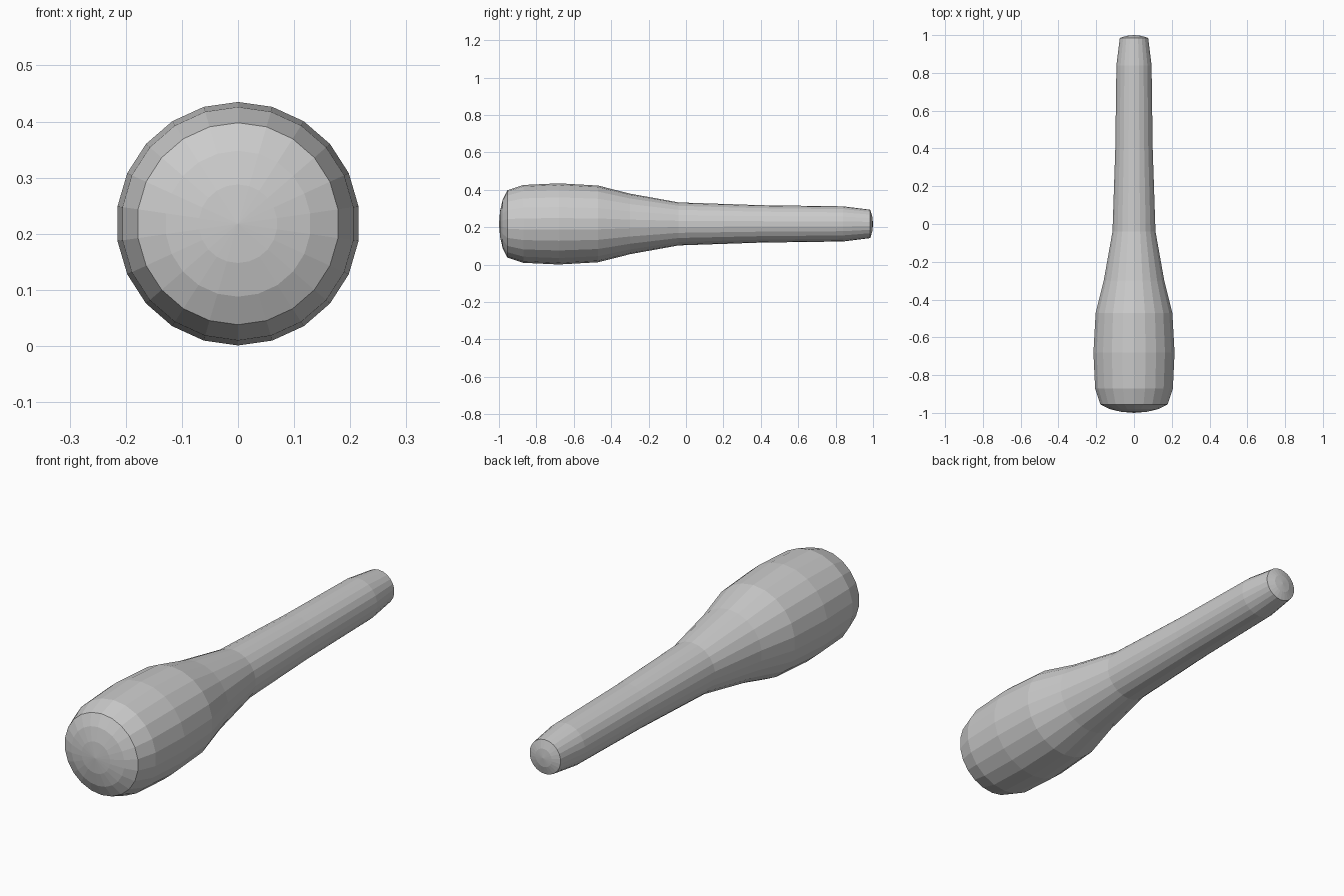
import bpy, bmesh, math

if "Cube" in bpy.data.objects:
    bpy.data.objects.remove(bpy.data.objects["Cube"])

SIDES = 22
CENTRE_Z = 0.218


def lathe(name, profile):
    """Revolve (y, radius) points about the lengthwise axis; radius 0 makes a pole."""
    bm = bmesh.new()
    rings = []
    for y, r in profile:
        if r == 0:
            rings.append([bm.verts.new((0, y, 0))] * SIDES)
        else:
            angles = [2 * math.pi * i / SIDES for i in range(SIDES)]
            rings.append([bm.verts.new((r * math.sin(a), y, r * math.cos(a))) for a in angles])
    for a, b in zip(rings, rings[1:]):
        for i in range(SIDES):
            j = (i + 1) % SIDES
            bm.faces.new(list(dict.fromkeys((a[i], a[j], b[j], b[i]))))
    bmesh.ops.recalc_face_normals(bm, faces=bm.faces)
    mesh = bpy.data.meshes.new(name)
    bm.to_mesh(mesh)
    bm.free()
    obj = bpy.data.objects.new(name, mesh)
    obj.location.z = CENTRE_Z
    bpy.context.collection.objects.link(obj)
    return obj


# Club: domed head end, swelling head, tapering handle, domed handle end
lathe("club", [
    (-1.0, 0), (-0.994, 0.07), (-0.98, 0.13), (-0.955, 0.18),
    (-0.87, 0.208), (-0.68, 0.217), (-0.47, 0.205), (-0.3, 0.162),
    (-0.04, 0.115), (0.4, 0.1), (0.84, 0.094),
    (0.985, 0.076), (0.996, 0.04), (1.0, 0),
])
